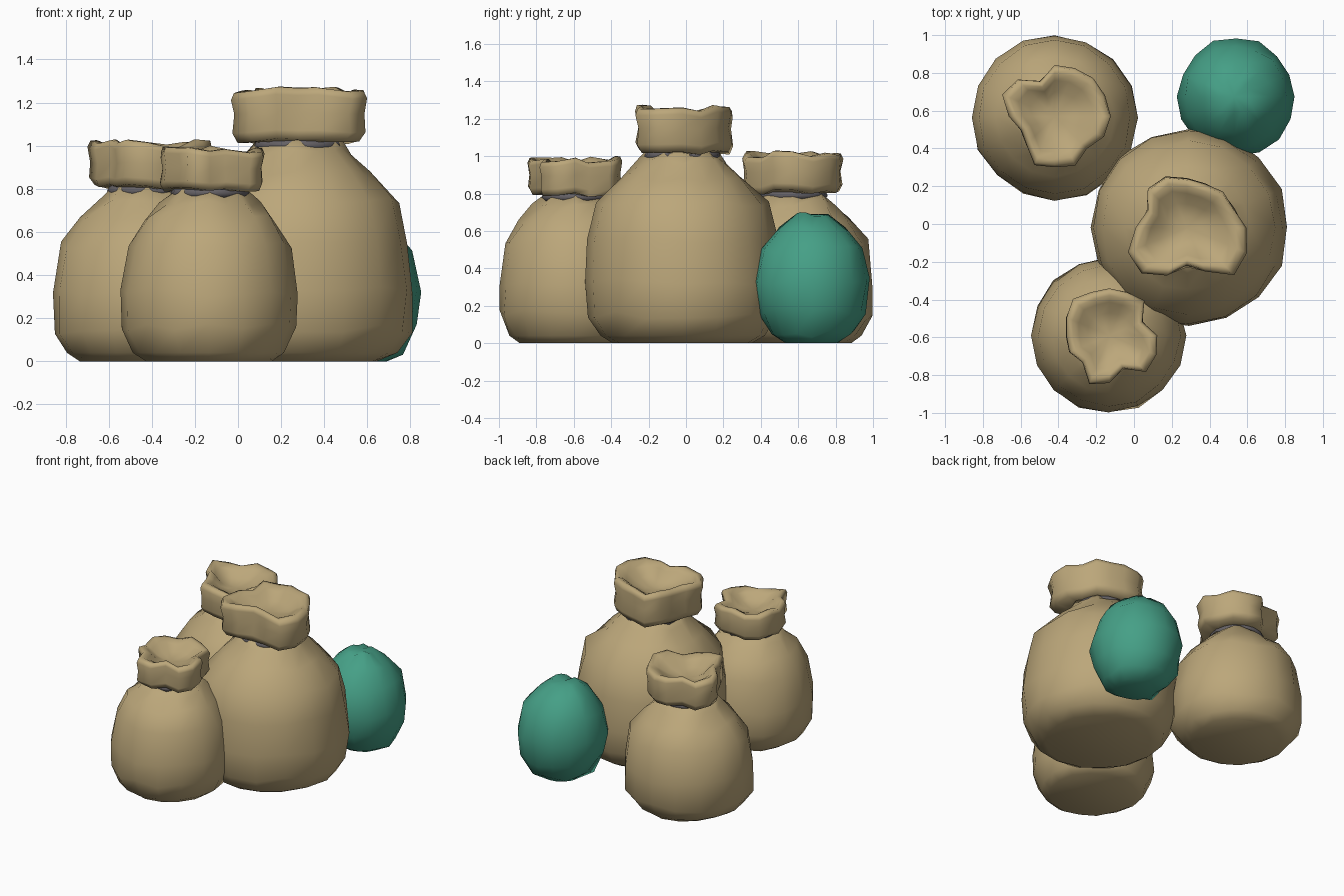
import bpy, bmesh, math, random

if "Cube" in bpy.data.objects:
    bpy.data.objects.remove(bpy.data.objects["Cube"])

random.seed(4)
N = 16  # sides of every lathed part


def material(name, rgb):
    m = bpy.data.materials.new(name)
    m.diffuse_color = (*rgb, 1)
    m.use_nodes = True
    m.node_tree.nodes["Principled BSDF"].inputs["Base Color"].default_value = m.diffuse_color
    return m


CLOTH = material("tan cloth", (0.50, 0.385, 0.195))
CORD = material("grey cord", (0.13, 0.12, 0.13))
TEAL = material("teal cloth", (0.06, 0.35, 0.24))


def skin(name, rings, mat, close_loop=False, angle=75):
    """Bridge rings of N points; cap the ends unless the loop is closed."""
    bm = bmesh.new()
    vs = [[bm.verts.new(p) for p in ring] for ring in rings]
    pairs = list(zip(vs, vs[1:])) + ([(vs[-1], vs[0])] if close_loop else [])
    for a, b in pairs:
        for i in range(N):
            j = (i + 1) % N
            bm.faces.new((a[i], a[j], b[j], b[i]))
    if not close_loop:
        bm.faces.new(vs[0][::-1])
        top = vs[-1]
        c = bm.verts.new([sum(v.co[k] for v in top) / N for k in range(3)])
        for i in range(N):
            bm.faces.new((top[i], top[(i + 1) % N], c))
    bmesh.ops.recalc_face_normals(bm, faces=bm.faces)
    me = bpy.data.meshes.new(name)
    bm.to_mesh(me)
    bm.free()
    ob = bpy.data.objects.new(name, me)
    bpy.context.collection.objects.link(ob)
    me.materials.append(mat)
    bpy.ops.object.select_all(action='DESELECT')
    ob.select_set(True)
    bpy.context.view_layer.objects.active = ob
    bpy.ops.object.shade_smooth_by_angle(angle=math.radians(angle))
    return ob


def ring(cx, cy, z, radius, jitter=0.0, zjit=0.0, pleat=0.0):
    """Ring of points; radius is a number or a list of N radii."""
    pts = []
    for i in range(N):
        r = radius[i] if isinstance(radius, list) else radius
        r *= 1 + random.uniform(-jitter, jitter) + pleat * (-1) ** i
        a = math.tau * i / N
        pts.append((cx + r * math.cos(a), cy + r * math.sin(a),
                    z + random.uniform(-zjit, zjit)))
    return pts


def sack(label, body_c, neck_c, profile, neck_z, neck_r, top_z, lobes):
    # bulging body whose rings drift towards the neck centre and pleat near it
    rings = []
    for z, r in profile:
        t = (z / neck_z) ** 2
        cx, cy = (b + (n - b) * t for b, n in zip(body_c, neck_c))
        rings.append(ring(cx, cy, z, r, 0.018 if z else 0.05,
                          0.02 if z > 0.1 else 0, 0.05 if z > neck_z * 0.93 else 0))
    skin(label + "_body", rings, CLOTH)
    # tie cord around the neck
    cord = [ring(*neck_c, neck_z + dz, neck_r + dr)
            for dr, dz in ((-0.04, -0.02), (0.005, -0.022), (0.018, 0.0), (0.005, 0.025), (-0.04, 0.025))]
    skin(label + "_cord", cord, CORD, close_loop=True)
    # gathered mouth: lobed outside, rounded rim, and shallow sagging inside
    h = top_z - neck_z
    mean = sum(lobes) / N
    wave = [random.uniform(-0.025, 0.012) for _ in range(N)]
    rings = []
    for s, f, sharp, w in ((neck_r / mean * 0.9, 0.06, 0.2, 0), (0.92, 0.1, 0.8, 0.8),
                           (0.99, 0.25, 0.9, 0.6), (0.95, 0.55, 1, 0.3), (1.0, 0.84, 1, 1),
                           (0.96, 0.96, 1, 1), (0.84, 0.97, 1, 1),
                           (0.7, 0.88, 0.95, 1), (0.48, 0.7, 0.8, 0.5), (0.22, 0.6, 0.5, 0)):
        radii = [s * (mean + (r - mean) * sharp) for r in lobes]
        if f < 0.3:  # keep the cord covered where the mouth folds inwards
            radii = [max(r, neck_r + (0.022 if f > 0.06 else -0.02)) for r in radii]
        pts = ring(*neck_c, neck_z + h * f, radii, 0.015)
        rings.append([(x, y, z + w * wv) for (x, y, z), wv in zip(pts, wave)])
    skin(label + "_mouth", rings, CLOTH)


# large sack
sack("large_sack", (0.293, -0.018), (0.28, -0.02),
     [(0, .36), (.04, .44), (.15, .51), (.33, .526), (.55, .505), (.75, .455),
      (.88, .33), (.97, .23), (1.02, .19)], 1.0, 0.19, 1.275,
     [.31, .27, .27, .25, .26, .295, .295, .23, .27, .34, .34, .27, .20, .25, .35, .345])
# back left sack
sack("back_sack", (-0.42, 0.562), (-0.42, 0.57),
     [(0, .31), (.04, .37), (.14, .437), (.32, .435), (.54, .405), (.66, .315),
      (.75, .22), (.8, .17)], 0.79, 0.17, 1.025,
     [.30, .29, .29, .28, .27, .20, .28, .30, .24, .19, .21, .28, .27, .28, .24, .28])
# front sack
sack("front_sack", (-0.135, -0.59), (-0.13, -0.59),
     [(0, .29), (.04, .35), (.16, .408), (.32, .405), (.54, .375), (.66, .30),
      (.74, .22), (.79, .165)], 0.78, 0.165, 0.995,
     [.25, .19, .26, .25, .25, .25, .27, .25, .23, .23, .20, .28, .25, .19, .27, .27])

# small teal bundle, egg shaped and slightly leaning
skin("teal_bundle", [ring(0.542 + 0.03 * (0.3 - z), 0.675, z, r, 0.03, 0.02 if z else 0)
                     for z, r in ((0, .14), (.05, .22), (.17, .285), (.33, .312),
                                  (.5, .27), (.61, .19), (.69, .09))], TEAL)
